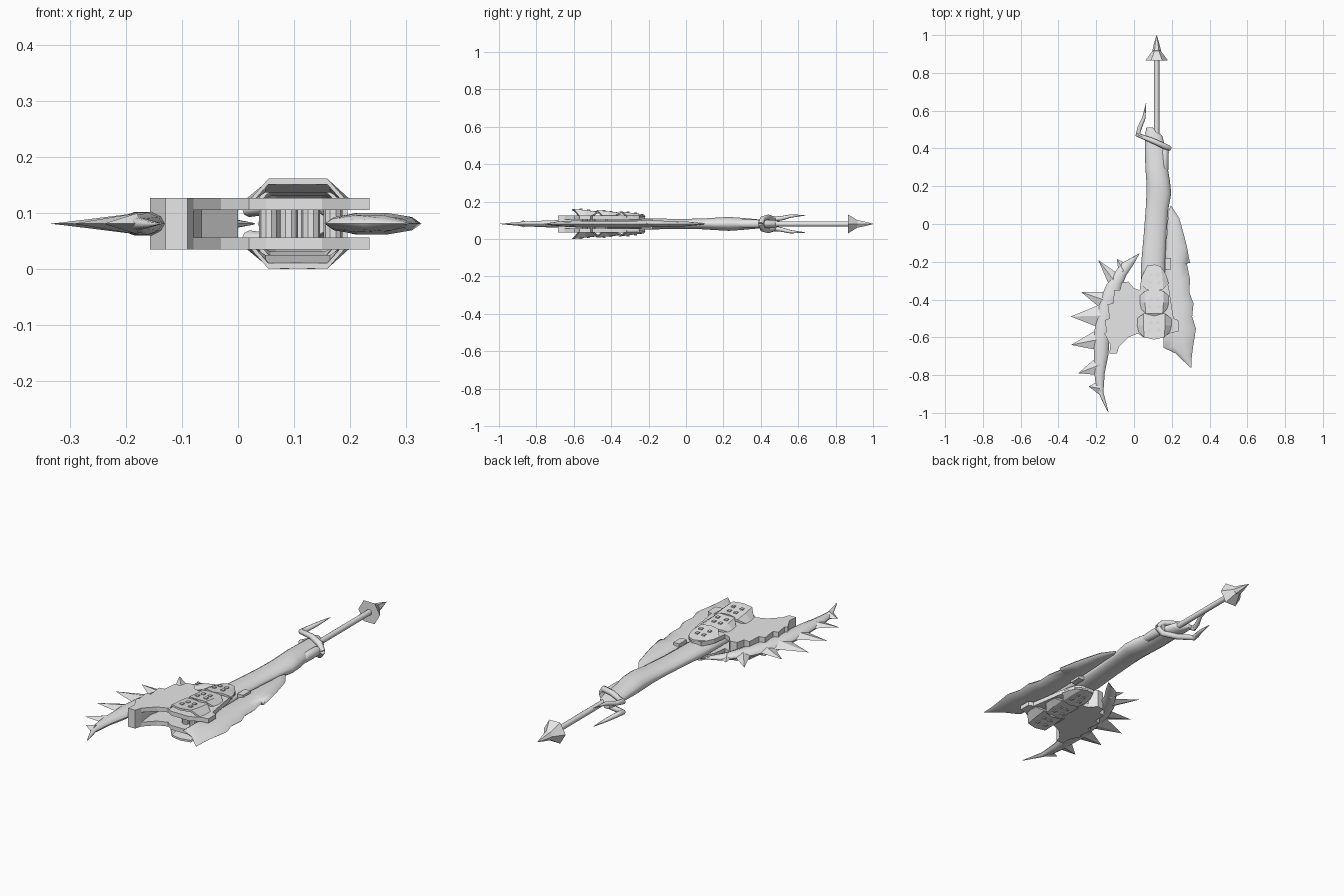
import bpy, bmesh, math

ZC = 0.081  # middle height of the whole weapon
grey = bpy.data.materials.new("pale_grey")
grey.diffuse_color = (0.8, 0.8, 0.8, 1)


def finish(name, bm, smooth=None):
    bmesh.ops.recalc_face_normals(bm, faces=bm.faces)
    me = bpy.data.meshes.new(name)
    bm.to_mesh(me)
    bm.free()
    ob = bpy.data.objects.new(name, me)
    bpy.context.collection.objects.link(ob)
    me.materials.append(grey)
    if smooth:
        bpy.ops.object.select_all(action='DESELECT')
        ob.select_set(True)
        bpy.context.view_layer.objects.active = ob
        bpy.ops.object.shade_smooth_by_angle(angle=math.radians(smooth))
    return ob


def skin(name, rings, smooth=None):
    """Closed surface through rings of equal length."""
    bm = bmesh.new()
    vs = [[bm.verts.new(p) for p in r] for r in rings]
    n = len(vs[0])
    for a, b in zip(vs, vs[1:]):
        for i in range(n):
            j = (i + 1) % n
            bm.faces.new((a[i], a[j], b[j], b[i]))
    bm.faces.new(vs[0])
    bm.faces.new(vs[-1])
    return finish(name, bm, smooth)


def loft(name, stations, n=12, smooth=40):
    """Oval sections; each station is (x1, y1, x2, y2, half height)."""
    rings = []
    for x1, y1, x2, y2, h in stations:
        ring = []
        for i in range(n):
            a = 2 * math.pi * i / n
            c = math.cos(a)
            ring.append(((x1 + x2 + (x1 - x2) * c) / 2, (y1 + y2 + (y1 - y2) * c) / 2,
                         ZC + h * math.sin(a)))
        rings.append(ring)
    return skin(name, rings, smooth)


def turned(name, x, profile, n, smooth=None):
    return loft(name, [(x + r, y, x - r, y, r) for y, r in profile], n, smooth)


def slab(name, outline, z0, z1):
    return skin(name, [[(x, y, z) for x, y in outline] for z in (z0, z1)])


def box(name, x, y, z, sx, sy, sz):
    return slab(name, [(x - sx, y - sy), (x + sx, y - sy), (x + sx, y + sy), (x - sx, y + sy)],
                z - sz, z + sz)


def tube(name, points, radii):
    cu = bpy.data.curves.new(name, 'CURVE')
    cu.dimensions = '3D'
    cu.bevel_depth = 1
    cu.bevel_resolution = 2
    cu.use_fill_caps = True
    sp = cu.splines.new('POLY')
    sp.points.add(len(points) - 1)
    for p, co, r in zip(sp.points, points, radii):
        p.co = (*co, 1)
        p.radius = r
    ob = bpy.data.objects.new(name, cu)
    bpy.context.collection.objects.link(ob)
    bpy.ops.object.select_all(action='DESELECT')
    ob.select_set(True)
    bpy.context.view_layer.objects.active = ob
    bpy.ops.object.convert(target='MESH')
    ob = bpy.context.object
    ob.data.materials.clear()
    ob.data.materials.append(grey)
    bpy.ops.object.shade_smooth_by_angle(angle=math.radians(50))


# Rear shaft, flared collar and end spike
turned("shaft", 0.12, [(0.40, 0.014), (0.88, 0.014)], 10, 40)
turned("pommel_collar", 0.12, [(0.865, 0.06), (0.925, 0.016)], 6)
turned("pommel_spike", 0.12, [(0.90, 0.012), (0.918, 0.023), (0.955, 0.014), (1.0, 0.001)], 6)

# Organic grip
loft("grip", [
    (0.065, 0.51, 0.10, 0.51, 0.012), (0.06, 0.48, 0.15, 0.465, 0.022),
    (0.058, 0.40, 0.17, 0.39, 0.024), (0.06, 0.30, 0.178, 0.30, 0.033),
    (0.065, 0.23, 0.19, 0.23, 0.038), (0.066, 0.16, 0.197, 0.16, 0.034),
    (0.062, 0.08, 0.182, 0.08, 0.029), (0.052, -0.05, 0.172, -0.05, 0.027),
    (0.038, -0.21, 0.165, -0.21, 0.031), (0.035, -0.42, 0.165, -0.42, 0.028)], 14, 60)

# Claws wrapping the grip, above and below
for s, side in ((1, "upper"), (-1, "lower")):
    tube(side + "_claw",
         [(0.187, 0.40, ZC), (0.165, 0.41, ZC + s * 0.028), (0.10, 0.44, ZC + s * 0.036),
          (0.02, 0.472, ZC + s * 0.026), (0.03, 0.51, ZC + s * 0.03),
          (0.052, 0.56, ZC + s * 0.042), (0.064, 0.64, ZC + s * 0.046)],
         [0.014, 0.015, 0.014, 0.014, 0.012, 0.009, 0.001])
loft("grip_strap", [(0.145, 0.275, 0.18, 0.275, 0.012), (0.142, 0.30, 0.183, 0.30, 0.024),
                    (0.142, 0.38, 0.184, 0.38, 0.024), (0.15, 0.42, 0.18, 0.42, 0.014)], 10)

# Wing-shaped blade with a nicked outer edge
loft("wing_blade", [
    (0.195, 0.10, 0.18, 0.06, 0.004), (0.24, 0.03, 0.178, 0.0, 0.012),
    (0.265, -0.06, 0.172, -0.08, 0.016), (0.28, -0.12, 0.168, -0.14, 0.018),
    (0.296, -0.205, 0.165, -0.20, 0.019), (0.28, -0.21, 0.165, -0.22, 0.019),
    (0.296, -0.29, 0.165, -0.30, 0.020), (0.294, -0.365, 0.165, -0.37, 0.020),
    (0.315, -0.42, 0.165, -0.42, 0.020), (0.308, -0.49, 0.16, -0.50, 0.020),
    (0.328, -0.555, 0.155, -0.58, 0.020), (0.315, -0.635, 0.155, -0.655, 0.016),
    (0.306, -0.70, 0.22, -0.685, 0.012), (0.304, -0.76, 0.298, -0.76, 0.001)], 10, 50)

# Curved toothed blade
loft("toothed_blade", [
    (0.02, -0.16, 0.03, -0.155, 0.002), (-0.07, -0.21, 0.0, -0.21, 0.012),
    (-0.11, -0.27, -0.04, -0.27, 0.018), (-0.145, -0.32, -0.06, -0.32, 0.021),
    (-0.18, -0.40, -0.08, -0.40, 0.022), (-0.20, -0.50, -0.105, -0.50, 0.022),
    (-0.215, -0.61, -0.13, -0.61, 0.022), (-0.212, -0.69, -0.135, -0.69, 0.021),
    (-0.21, -0.79, -0.155, -0.79, 0.017), (-0.20, -0.87, -0.162, -0.89, 0.012),
    (-0.142, -0.99, -0.135, -0.995, 0.001)], 10, 50)
teeth = [  # tip, then the two base corners
    (-0.24, -0.86, -0.185, -0.83, -0.175, -0.91), (-0.295, -0.79, -0.18, -0.69, -0.18, -0.80),
    (-0.333, -0.64, -0.18, -0.55, -0.18, -0.67), (-0.335, -0.49, -0.165, -0.42, -0.18, -0.55),
    (-0.28, -0.36, -0.115, -0.36, -0.16, -0.46), (-0.19, -0.19, -0.12, -0.35, -0.075, -0.27),
    (-0.09, -0.185, -0.08, -0.28, -0.03, -0.215)]
for tx, ty, ax, ay, bx, by in teeth:
    mx, my = (ax + bx) / 2, (ay + by) / 2
    bm = bmesh.new()
    base = [bm.verts.new(p) for p in ((ax, ay, ZC), (mx, my, ZC + 0.019),
                                      (bx, by, ZC), (mx, my, ZC - 0.019))]
    tip = bm.verts.new((tx, ty, ZC))
    for i in range(4):
        bm.faces.new((base[i], base[(i + 1) % 4], tip))
    bm.faces.new(base)
    finish("blade_tooth", bm)

# Notched side plates, joined by a wall along the toothed blade
notches = [(-0.075, -0.35), (-0.105, -0.35), (-0.11, -0.42), (-0.14, -0.425), (-0.13, -0.50),
           (-0.155, -0.51), (-0.145, -0.57), (-0.157, -0.58), (-0.125, -0.64), (-0.13, -0.685),
           (-0.09, -0.685), (-0.08, -0.65)]
plate = [(0.0, -0.34), (-0.03, -0.305), (-0.065, -0.31)] + notches + [
    (-0.03, -0.60), (0.02, -0.58), (0.05, -0.60), (0.15, -0.60), (0.20, -0.575), (0.235, -0.57),
    (0.235, -0.51), (0.21, -0.50), (0.20, -0.44), (0.185, -0.34), (0.16, -0.25),
    (0.12, -0.22), (0.07, -0.22), (0.04, -0.28), (0.03, -0.35)]
wall = [(0.0, -0.34), (-0.03, -0.305), (-0.065, -0.31)] + notches + [
    (-0.09, -0.56), (-0.065, -0.43), (0.0, -0.37)]
slab("plate_wall", wall, ZC - 0.025, ZC + 0.025)
for s, side in ((1, "upper"), (-1, "lower")):
    slab(side + "_side_plate", plate, ZC + s * 0.0245, ZC + s * 0.046)

# Posts between the plates
for x, y in ((0.055, -0.50), (0.09, -0.54), (0.13, -0.54), (0.17, -0.50)):
    ring = [(x + 0.017 * math.cos(i * math.pi / 5), y + 0.017 * math.sin(i * math.pi / 5))
            for i in range(10)]
    slab("plate_post", ring, ZC - 0.026, ZC + 0.026)

# Bent overlapping armour scales with studs, above and below
COLS = [(-1, 0, 0.03), (-0.62, 1, 0), (0, 1, -0.012), (0.62, 1, 0), (1, 0, 0.03)]
# centre x, front y, front half width, front rise, back y, back half width, back rise
scales = [("front_scale", 0.107, -0.60, 0.085, 0.0805, -0.475, 0.093, 0.066),
          ("middle_scale", 0.107, -0.475, 0.072, 0.074, -0.355, 0.078, 0.060),
          ("rear_scale", 0.109, -0.345, 0.074, 0.066, -0.225, 0.052, 0.050)]
for s, side in ((1, "upper"), (-1, "lower")):
    for name, cx, yf, wf, hf, yb, wb, hb in scales:
        rings = []
        for y, w, h, k in ((yf, wf, hf, 1), ((yf + yb) / 2, (wf + wb) / 2 + 0.004, (hf + hb) / 2, 0),
                           (yb, wb, hb, -0.9)):
            top = [(cx + w * u, y + dy * k, ZC + s * (0.044 + (h - 0.044) * v)) for u, v, dy in COLS]
            under = [(x, yy, z - s * 0.010) for x, yy, z in reversed(top)]
            rings.append(top + under)
        skin(side + "_" + name, rings)
        for dx, f in ((-0.018, 0.62), (0.018, 0.62), (-0.024, 0.3), (0.024, 0.3)):
            rise = hf + (hb - hf) * f
            box(side + "_stud", cx + dx, yf + (yb - yf) * f, ZC + s * rise, 0.008, 0.008, 0.005)

# Small tabs beside the grip
for s in (1, -1):
    box("grip_tab", 0.18, -0.21, ZC + s * 0.017, 0.016, 0.03, 0.010)
